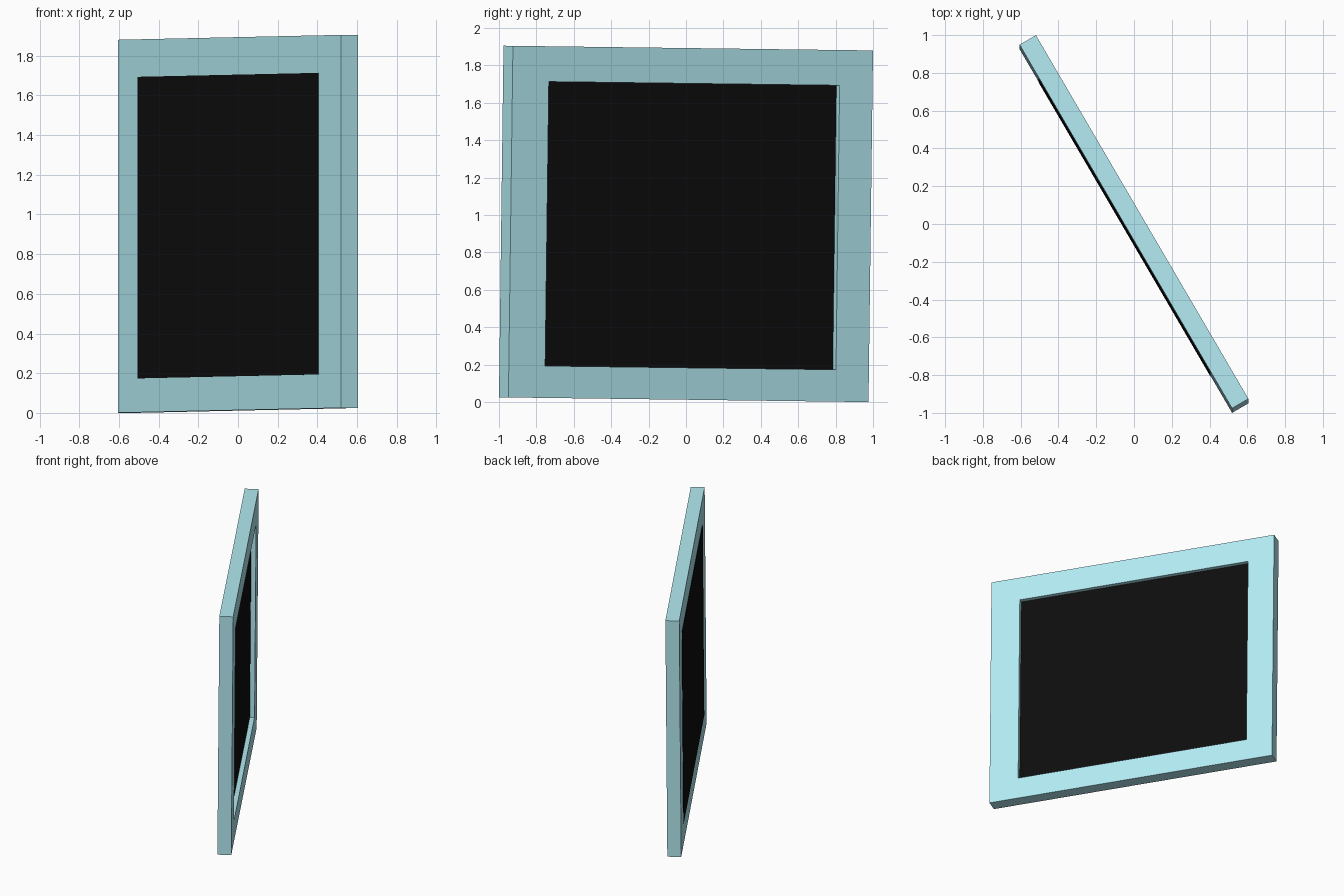
import bpy, bmesh, math
from mathutils import Matrix

if "Cube" in bpy.data.objects:
    bpy.data.objects.remove(bpy.data.objects["Cube"])

W, T, H = 2.23, 0.10, 1.88            # frame width, depth, height
X0, X1, Z0, Z1 = -0.911, 0.890, -0.769, 0.751   # opening
pose = (Matrix.Translation((0, 0, 0.9526))
        @ Matrix.Rotation(math.radians(-0.735), 4, 'X')
        @ Matrix.Rotation(math.radians(-59.7), 4, 'Z'))


def material(name, color):
    m = bpy.data.materials.new(name)
    m.diffuse_color = (*color, 1)
    m.use_nodes = True
    m.node_tree.nodes["Principled BSDF"].inputs["Base Color"].default_value = m.diffuse_color
    return m


def finish(bm, name, mat):
    bmesh.ops.recalc_face_normals(bm, faces=bm.faces)
    me = bpy.data.meshes.new(name)
    bm.to_mesh(me)
    bm.free()
    me.materials.append(mat)
    ob = bpy.data.objects.new(name, me)
    ob.matrix_world = pose
    bpy.context.collection.objects.link(ob)


def ring(bm, x0, x1, z0, z1, y):
    return [bm.verts.new((x, y, z)) for x, z in ((x0, z0), (x1, z0), (x1, z1), (x0, z1))]


# Frame: rectangular loops bridged all the way round the opening
bm = bmesh.new()
outer = (-W / 2, W / 2, -H / 2, H / 2)
inner = (X0, X1, Z0, Z1)
loops = [ring(bm, *outer, -T / 2), ring(bm, *outer, T / 2),
         ring(bm, *inner, T / 2), ring(bm, *inner, -T / 2)]
for k in range(4):
    a, b = loops[k], loops[(k + 1) % 4]
    for i in range(4):
        j = (i + 1) % 4
        bm.faces.new((a[i], a[j], b[j], b[i]))
finish(bm, "frame", material("pale_cyan", (0.45, 0.83, 0.89)))

# Panel: just proud of the front, recessed at the back
bm = bmesh.new()
front, back = -T / 2 - 0.003, T / 2 - 0.034
bmesh.ops.create_cube(bm, size=1, matrix=Matrix.Translation(
    ((X0 + X1) / 2, (front + back) / 2, (Z0 + Z1) / 2))
    @ Matrix.Diagonal((X1 - X0, back - front, Z1 - Z0, 1)))
finish(bm, "dark_panel", material("black", (0.004, 0.004, 0.004)))
